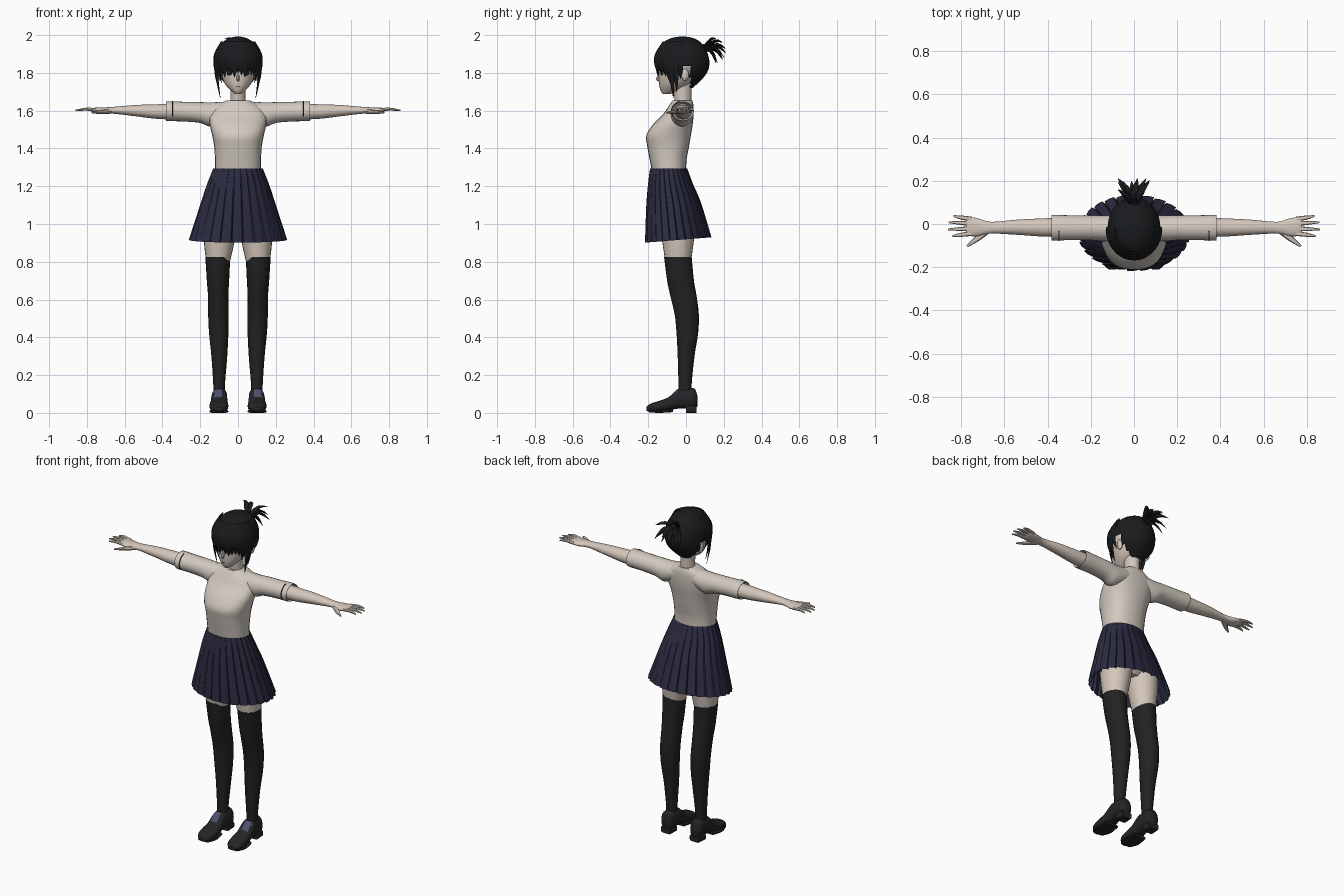
import bpy, bmesh, math, random
from mathutils import Vector, Matrix

random.seed(4)
if "Cube" in bpy.data.objects:
    bpy.data.objects.remove(bpy.data.objects["Cube"], do_unlink=True)
made = []


def material(name, *rgb):
    m = bpy.data.materials.new(name)
    m.use_nodes = True
    m.diffuse_color = (*rgb, 1)
    m.node_tree.nodes["Principled BSDF"].inputs["Base Color"].default_value = (*rgb, 1)
    return m


SKIN = material("skin", .66, .57, .50)
SHIRT = material("shirt", .65, .59, .53)
NAVY = material("navy cloth", .025, .025, .055)
SOCK = material("sock black", .016, .016, .016)
HAIR = material("hair black", .010, .011, .012)
SHOE = material("shoe leather", .018, .018, .020)
INSTEP = material("instep blue", .07, .08, .16)
DARK = material("eye dark", .02, .018, .02)


def smooth_rows(rows, steps):
    """Catmull-Rom interpolation of tuples."""
    out = []
    for i in range(len(rows) - 1):
        a, b, c, d = rows[max(i - 1, 0)], rows[i], rows[i + 1], rows[min(i + 2, len(rows) - 1)]
        for k in range(steps):
            t = k / steps
            out.append([q + t / 2 * (r - p + t * (2 * p - 5 * q + 4 * r - s + t * (3 * (q - r) + s - p)))
                        for p, q, r, s in zip(a, b, c, d)])
    return out + [list(rows[-1])]


def skin_rings(bm, rings, caps=True):
    vs = [[bm.verts.new(p) for p in ring] for ring in rings]
    n = len(vs[0])
    for a, b in zip(vs, vs[1:]):
        for i in range(n):
            bm.faces.new((a[i], a[(i + 1) % n], b[(i + 1) % n], b[i]))
    if caps:
        bm.faces.new(vs[0][::-1])
        bm.faces.new(vs[-1])


def oval(axis, row, sides=24, power=1.0):
    """Ring from (position, centre, half width, low, high) across an axis."""
    t, c, r, lo, hi = row
    ring = []
    for i in range(sides):
        a = math.tau * i / sides
        u, v = [math.copysign(abs(f) ** power, f) for f in (math.cos(a), math.sin(a))]
        u, v = c + r * u, (lo + hi) / 2 + (hi - lo) / 2 * v
        ring.append({"z": (u, v, t), "x": (t, v, u), "y": (u, t, v)}[axis])
    return ring


def sweep(bm, points, widths, thick, side, sides=8):
    """Flattened tube along a path; side is the direction of its width."""
    rows = smooth_rows([(*p, w) for p, w in zip(points, widths)], 3)
    pts = [Vector(r[:3]) for r in rows]
    rings = []
    for i, p in enumerate(pts):
        tan = (pts[min(i + 1, len(pts) - 1)] - pts[max(i - 1, 0)]).normalized()
        n = tan.cross(Vector(side)).normalized()
        s = n.cross(tan)
        w = max(rows[i][3], .0008)
        rings.append([p + s * w * math.cos(math.tau * k / sides) + n * w * thick * math.sin(math.tau * k / sides)
                      for k in range(sides)])
    skin_rings(bm, rings)


def finish(bm, name, *mats, pair=False, closed=True):
    if closed:
        bmesh.ops.recalc_face_normals(bm, faces=bm.faces)
    for prefix in (("left_", "right_") if pair else ("",)):
        if prefix == "right_":
            bm.transform(Matrix.Scale(-1, 4, (1, 0, 0)))
            bmesh.ops.reverse_faces(bm, faces=bm.faces)
        me = bpy.data.meshes.new(prefix + name)
        bm.to_mesh(me)
        for m in mats:
            me.materials.append(m)
        ob = bpy.data.objects.new(prefix + name, me)
        bpy.context.collection.objects.link(ob)
        made.append(ob)
    bm.free()


def loft(name, mat, axis, rows, steps=4, power=1.0, pair=False):
    bm = bmesh.new()
    skin_rings(bm, [oval(axis, r, power=power) for r in smooth_rows(rows, steps)])
    finish(bm, name, mat, pair=pair)


def blob(name, mat, centre, size, pair=False):
    bm = bmesh.new()
    bmesh.ops.create_uvsphere(bm, u_segments=16, v_segments=10, radius=1,
                              matrix=Matrix.Translation(centre) @ Matrix.Diagonal((*size, 1)))
    finish(bm, name, mat, pair=pair)


# Torso, neck and hips
loft("shirt_body", SHIRT, "z", [
    (1.275, 0, .122, -.18, 0), (1.34, 0, .122, -.192, .003), (1.41, 0, .126, -.205, .016),
    (1.47, 0, .137, -.21, .026), (1.53, 0, .15, -.172, .036), (1.58, 0, .15, -.122, .04),
    (1.625, 0, .12, -.092, .04), (1.655, 0, .06, -.07, .033)], power=.85)
loft("neck", SKIN, "z", [(1.6, 0, .05, -.06, .03), (1.66, 0, .04, -.06, .028), (1.76, 0, .042, -.075, .03)])
loft("hips", SHIRT, "z", [(1.28, 0, .115, -.17, -.01), (1.15, 0, .145, -.175, .03),
                          (1.04, 0, .15, -.15, .045), (.98, 0, .07, -.1, .01)])

# Sleeves and arms
SLEEVE = [(.05, 1.6, .048, -.075, .035), (.14, 1.58, .064, -.08, .04), (.2, 1.59, .055, -.075, .04),
          (.29, 1.595, .052, -.074, .04), (.375, 1.597, .052, -.077, .042), (.372, 1.597, .046, -.07, .036),
          (.34, 1.597, .04, -.06, .03)]
loft("sleeve", SHIRT, "x", SLEEVE, pair=True)
bm = bmesh.new()
arc = [oval("x", (.347, 1.597, .053, -.077, .042))[i] for i in range(23, 15, -1)]
sweep(bm, arc, [.003] * len(arc), 1, (1, 0, 0), 6)
finish(bm, "sleeve_stitch", DARK, pair=True)
loft("arm", SKIN, "x", [(.3, 1.596, .043, -.06, .03), (.42, 1.595, .039, -.058, .026),
                        (.54, 1.6, .03, -.05, .02), (.66, 1.602, .018, -.044, .01),
                        (.72, 1.6, .017, -.056, .026), (.765, 1.603, .012, -.055, .032),
                        (.778, 1.603, .006, -.045, .025)], pair=True)
bm = bmesh.new()
for y, spread, tip in ((-.044, -.012, .84), (-.021, -.004, .86), (.002, .006, .857), (.023, .014, .835)):
    sweep(bm, [(.75, y, 1.603), (.8, y + spread / 2, 1.608), (tip, y + spread, 1.602)],
          [.011, .0095, .004], .85, (0, 1, 0))
sweep(bm, [(.68, -.03, 1.597), (.725, -.068, 1.592), (.772, -.103, 1.59)], [.017, .013, .005], .8, (1, 1, 0))
finish(bm, "fingers", SKIN, pair=True)

# Pleated skirt: sawtooth folds that deepen toward the hem
bm = bmesh.new()
rings, pleats = [], 26
for z, rx, lo, hi in smooth_rows([(1.295, .13, -.19, .006), (1.21, .162, -.2, .035),
                                  (1.1, .196, -.208, .078), (.91, .252, -.212, .13)], 4):
    f = (1.295 - z) / .385
    ring = []
    for p in range(pleats):
        for part, fold in ((0, .035), (.45, .03), (.86, .005), (.93, -.06)):
            a = math.tau * (p + part) / pleats
            k = 1 + fold * (.15 + .85 * f)
            ring.append((rx * k * math.cos(a), (lo + hi) / 2 + (hi - lo) / 2 * k * math.sin(a),
                         z + .014 * f * (math.sin(a) + .4)))
    rings.append(ring)
skin_rings(bm, rings, caps=False)
finish(bm, "pleated_skirt", NAVY, closed=False)

# Legs
loft("thigh", SKIN, "z", [(.79, .106, .061, -.108, .025), (.9, .1, .08, -.125, .04),
                          (1, .093, .088, -.14, .05), (1.1, .09, .07, -.14, .04)], pair=True)
loft("long_sock", SOCK, "z", [(.06, .1, .03, -.04, .03), (.15, .1, .031, -.04, .03), (.3, .099, .042, -.044, .045),
                              (.42, .102, .051, -.05, .064), (.52, .104, .054, -.06, .068),
                              (.62, .105, .054, -.083, .056), (.7, .106, .059, -.1, .042),
                              (.825, .107, .066, -.116, .03)], pair=True)

# Shoes, with a coloured instep panel
bm = bmesh.new()
skin_rings(bm, [oval("y", r, power=.8) for r in smooth_rows([
    (.06, .098, .02, .035, .09), (.045, .098, .037, .02, .128), (0, .098, .041, .022, .132),
    (-.045, .099, .042, .022, .126), (-.09, .1, .046, .014, .085), (-.14, .101, .05, .006, .064),
    (-.185, .101, .042, .005, .05), (-.21, .101, .016, .01, .032)], 4)])
bm.normal_update()
bmesh.ops.recalc_face_normals(bm, faces=bm.faces)
for f in bm.faces:
    c = f.calc_center_median()
    f.material_index = int(-.095 < c.y < -.04 and f.normal.z > .3 and abs(c.x - .106) < .022)
finish(bm, "shoe", SHOE, INSTEP, pair=True)
loft("shoe_heel", SHOE, "y", [(.056, .098, .034, 0, .04), (.0, .098, .038, 0, .04)], power=.5, pair=True)
loft("shoe_sole", SHOE, "y", [(-.07, .1, .042, .004, .02), (-.14, .101, .05, 0, .014),
                              (-.195, .101, .034, .003, .016)], power=.5, pair=True)

# Head and face
loft("head", SKIN, "z", [(1.688, 0, .014, -.122, -.085), (1.705, 0, .036, -.134, -.04), (1.74, 0, .068, -.142, .02),
                         (1.79, 0, .09, -.144, .06), (1.85, 0, .1, -.145, .08), (1.92, 0, .088, -.12, .07),
                         (1.96, 0, .04, -.07, .03)])
bm = bmesh.new()
sweep(bm, [(0, -.135, 1.795), (0, -.15, 1.768), (0, -.138, 1.757)], [.005, .009, .004], 1, (1, 0, 0))
finish(bm, "nose", SKIN)
blob("eye", DARK, (.04, -.128, 1.797), (.02, .006, .011), pair=True)
blob("mouth", DARK, (0, -.1395, 1.727), (.011, .003, .0015))
blob("ear", SKIN, (.098, -.005, 1.79), (.013, .02, .032), pair=True)

# Hair cap, opened over the face and ears
bm = bmesh.new()
skin_rings(bm, [oval("z", r, 40) for r in smooth_rows([
    (1.992, 0, .012, -.035, 0), (1.982, 0, .05, -.085, .045), (1.955, 0, .087, -.125, .085),
    (1.905, 0, .115, -.153, .114), (1.85, 0, .122, -.158, .124), (1.8, 0, .117, -.15, .111),
    (1.755, 0, .088, -.11, .073), (1.72, 0, .05, -.06, .035)], 4)])
gap = [f for f in bm.faces if f.calc_center_median().z < 1.835 and f.calc_center_median().y < .022]
bmesh.ops.delete(bm, geom=gap, context="FACES")
finish(bm, "hair_cap", HAIR)

# Fringe and side locks hung around the front of the cap
bm = bmesh.new()
for i in range(-9, 10):
    a = math.radians(i * 9.5)
    side = abs(i)
    end = 1.80 - .012 * (i % 3) if side < 5 else (1.78, 1.745, 1.665, 1.70, 1.77)[side - 5]
    ring = lambda k, z: (.121 * k * math.sin(a), -.02 - .138 * k * math.cos(a), z)
    sweep(bm, [ring(.72, 1.965), ring(1, 1.9), ring(1.03, 1.85), ring(.98, (1.85 + end) / 2),
               ring(.84 if side > 5 else .94, end)],
          [.012, .017, .017, .013, .001], .35, (math.cos(a), math.sin(a), 0))
finish(bm, "fringe_locks", HAIR)

# Short tied tail of curved spikes
bm = bmesh.new()
for i in range(13):
    a = math.radians(-75 + 150 * (i % 5) / 4 + random.uniform(-12, 12))
    x = (i % 3 - 1) * .05 + random.uniform(-.015, .015)
    mid = (x * .6, .125 + .04 * math.cos(a), 1.945 + .032 * math.sin(a))
    tip = (x * 1.2, .15 + .062 * math.cos(a), 1.915 + .066 * math.sin(a))
    sweep(bm, [(0, .085, 1.925), mid, tip], [.014, .015, .001], .5, (1, 0, .3))
finish(bm, "tied_tail", HAIR)
blob("hair_tie", HAIR, (0, .1, 1.93), (.024, .022, .024))

# Smooth shading with sharp folds kept
bpy.ops.object.select_all(action="DESELECT")
for ob in made:
    ob.select_set(True)
bpy.context.view_layer.objects.active = made[0]
bpy.ops.object.shade_smooth_by_angle(angle=math.radians(40))
